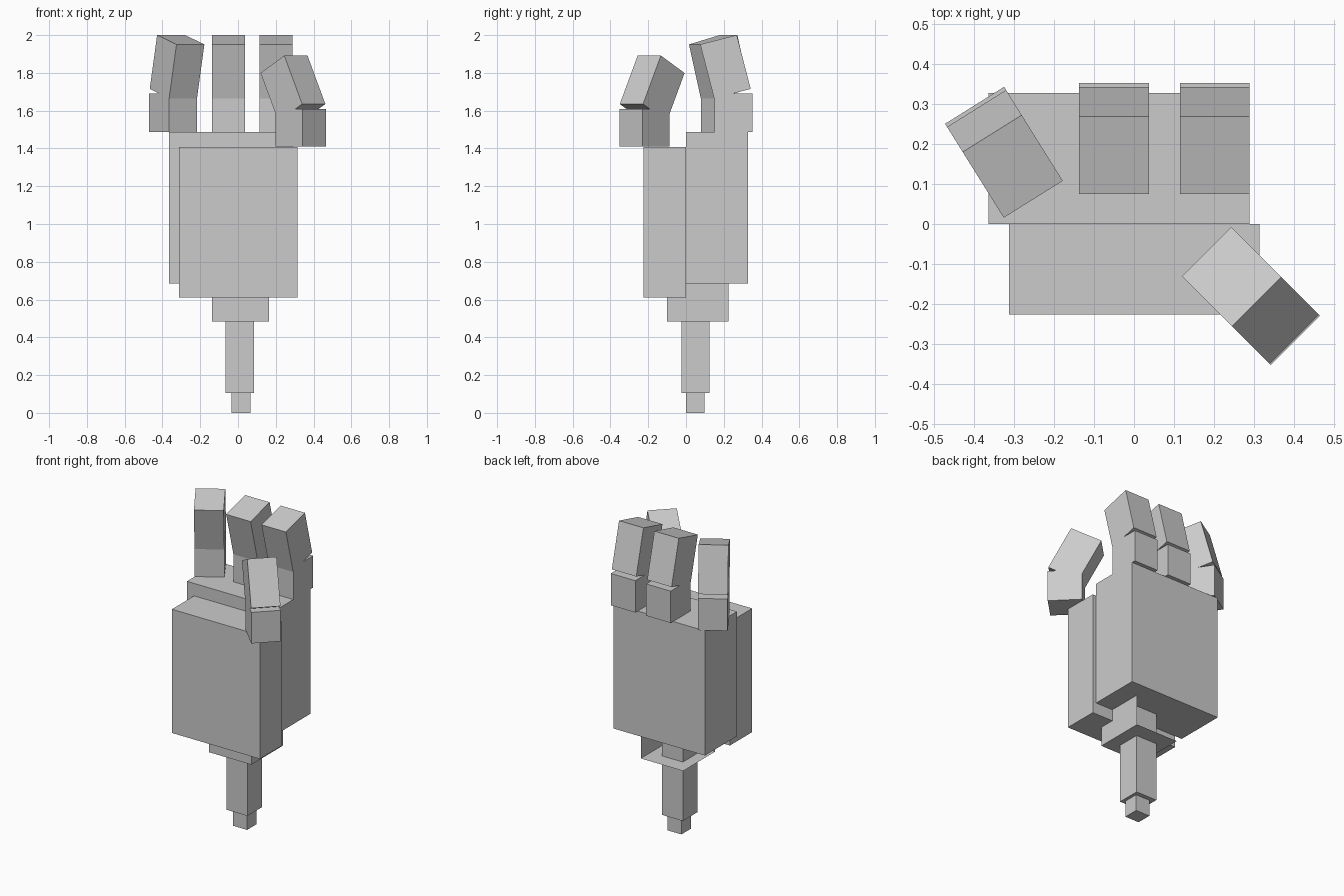
import bpy, bmesh
from math import radians
from mathutils import Matrix, Vector

if "Cube" in bpy.data.objects:
    bpy.data.objects.remove(bpy.data.objects["Cube"])

grey = bpy.data.materials.new("plain grey")
grey.use_nodes = True
colour = (0.6, 0.6, 0.6, 1)
grey.diffuse_color = colour
grey.node_tree.nodes["Principled BSDF"].inputs["Base Color"].default_value = colour


def box(name, low, high, matrix=Matrix(), open_sides=()):
    """Box between two corners; faces looking along open_sides are left out."""
    low, high = Vector(low), Vector(high)
    bm = bmesh.new()
    bmesh.ops.create_cube(bm, size=1)
    bm.normal_update()
    gone = [f for f in bm.faces
            if any(f.normal.dot(Vector(s)) > 0.9 for s in open_sides)]
    bmesh.ops.delete(bm, geom=gone, context="FACES")
    bmesh.ops.scale(bm, vec=high - low, verts=bm.verts)
    bmesh.ops.translate(bm, vec=(low + high) / 2, verts=bm.verts)
    mesh = bpy.data.meshes.new(name)
    bm.to_mesh(mesh)
    bm.free()
    mesh.materials.append(grey)
    obj = bpy.data.objects.new(name, mesh)
    obj.matrix_world = matrix
    bpy.context.collection.objects.link(obj)


def finger(name, base, yaw, tilt, hinge, height, length):
    """Upright knuckle with a longer segment leaning inward from a hinge."""
    half, depth = 0.087, 0.202
    place = Matrix.Translation(base) @ Matrix.Rotation(radians(yaw), 4, "Z")
    box(name + "_knuckle", (-half, -depth / 2, 0), (half, depth / 2, height), place)
    lean = Matrix.Translation((0, *hinge)) @ Matrix.Rotation(radians(tilt), 4, "X")
    box(name + "_tip", (-half, 0, 0), (half, 0.2, length), place @ lean)


# Wrist: peg, shaft and an open-sided bracket
box("wrist_peg", (-0.035, 0, 0), (0.065, 0.097, 0.105))
box("wrist_shaft", (-0.065, -0.025, 0.105), (0.085, 0.125, 0.684))
box("wrist_bracket", (-0.137, -0.1, 0.485), (0.165, 0.225, 0.684),
    open_sides=[(0, 1, 0), (-1, 0, 0), (0, 0, 1)])

# Palm: two offset slabs
box("palm_front", (-0.313, -0.226, 0.61), (0.314, 0, 1.407))
box("palm_back", (-0.364, 0, 0.684), (0.289, 0.327, 1.487))

# Three fingers, the outer one turned inward
for name, x, y, yaw in (("left_finger", 0.202, 0.251, 0),
                        ("middle_finger", -0.05, 0.251, 0),
                        ("right_finger", -0.345, 0.211, 32)):
    finger(name, (x, y, 1.487), yaw, 14.5, (-0.102, 0.178), 0.205, 0.295)

# Thumb, facing the fingers
finger("thumb", (0.332, -0.22, 1.41), -135, 27.5, (-0.08, 0.133), 0.2, 0.289)
